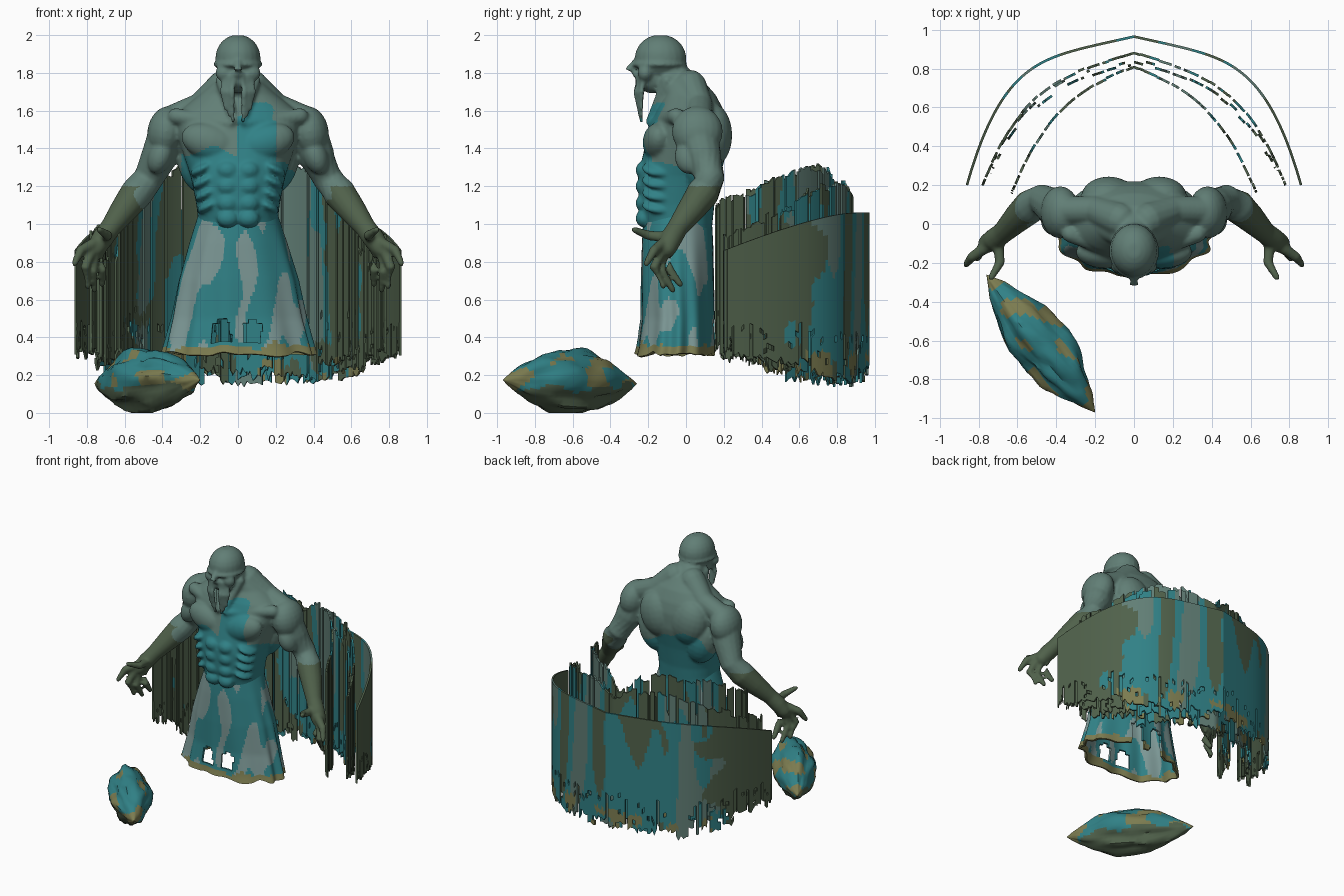
import bpy, bmesh, math, random
from mathutils import Vector, Matrix, noise

if "Cube" in bpy.data.objects:
    bpy.data.objects.remove(bpy.data.objects["Cube"])

random.seed(4)


def mat(name, c):
    m = bpy.data.materials.new(name)
    m.diffuse_color = (*c, 1)
    m.use_nodes = True
    m.node_tree.nodes["Principled BSDF"].inputs["Base Color"].default_value = m.diffuse_color
    return m


SKIN, TEAL, OLIVE, GOLD, PALE = range(5)
MATS = [mat("grey_green", (.12, .21, .18)), mat("teal", (.03, .22, .24)), mat("olive", (.08, .12, .07)),
        mat("gold", (.2, .2, .08)), mat("pale", (.2, .31, .3))]


def finish(name, bm, paint, mods=()):
    """Turn a bmesh into an object, apply modifiers, paint faces by position."""
    bmesh.ops.recalc_face_normals(bm, faces=bm.faces)
    me = bpy.data.meshes.new(name)
    bm.to_mesh(me)
    bm.free()
    ob = bpy.data.objects.new(name, me)
    bpy.context.collection.objects.link(ob)
    bpy.ops.object.select_all(action='DESELECT')
    bpy.context.view_layer.objects.active = ob
    ob.select_set(True)
    for kind, props in mods:
        m = ob.modifiers.new(kind, kind)
        for k, v in props.items():
            setattr(m, k, v)
        bpy.ops.object.modifier_apply(modifier=m.name)
    for m in MATS:
        ob.data.materials.append(m)
    for p in ob.data.polygons:
        p.material_index = paint(p.center)
    bpy.ops.object.shade_smooth_by_angle(angle=math.radians(50))
    return ob


def blot(p, f=4):
    return noise.noise(Vector(p) * f)


def skin_rings(bm, rings):
    """Closed loft through equal-length vertex rings."""
    for r, q in zip(rings, rings[1:]):
        for i in range(len(r)):
            bm.faces.new((r[i - 1], r[i], q[i], q[i - 1]))
    bm.faces.new(rings[0][::-1])
    bm.faces.new(rings[-1])


def ball(bm, loc, scale, tilt=0):
    m = Matrix.Translation(loc) @ Matrix.Rotation(tilt, 4, 'Y') @ Matrix.Diagonal((*scale, 1))
    rings = []
    for j in range(1, 12):
        a = math.pi * j / 12
        rings.append([bm.verts.new(m @ Vector((math.sin(a) * math.cos(b), math.sin(a) * math.sin(b), math.cos(a))))
                      for b in (k * math.tau / 20 for k in range(20))])
    skin_rings(bm, rings)


def chain(bm, pts, s=1):
    """Tapered round-ended limb through (x, y, z, radius) points; s mirrors in x."""
    P = [Vector((p[0] * s, p[1], p[2])) for p in pts]
    n = len(P)
    rings = []
    for i in range(n):
        d = (P[min(i + 1, n - 1)] - P[max(i - 1, 0)]).normalized()
        q = d.to_track_quat('Z', 'Y')
        r = pts[i][3]
        steps = [(-.9, .4), (-.5, .85), (0, 1)] if i == 0 else [(0, 1), (.5, .85), (.9, .4)] if i == n - 1 else [(0, 1)]
        for along, k in steps:
            rings.append([bm.verts.new(P[i] + d * along * r + q @ Vector((r * k * math.cos(b), r * k * math.sin(b), 0)))
                          for b in (m * math.tau / 14 for m in range(14))])
    skin_rings(bm, rings)


def profile(table, z):
    """Interpolate (z, half width, front y, back y)."""
    for a, b in zip(table, table[1:]):
        if z <= b[0] or b is table[-1]:
            t = max(0, min(1, (z - a[0]) / (b[0] - a[0])))
            return [a[i] + (b[i] - a[i]) * t for i in (1, 2, 3)]


# ---- body: torso loft plus muscle masses, fused by remeshing ----
TORSO = [(.75, .27, -.21, .12), (.9, .235, -.21, .13), (1.0, .21, -.22, .14), (1.1, .22, -.25, .15),
         (1.25, .25, -.255, .18), (1.4, .30, -.22, .22), (1.52, .34, -.19, .22), (1.6, .31, -.16, .20),
         (1.68, .21, -.12, .16), (1.76, .12, -.13, .09)]
bm = bmesh.new()
rings = []
for k in range(27):
    z = .75 + 1.01 * k / 26
    w, f, b = profile(TORSO, z)
    ring = []
    for i in range(40):
        c, s = math.cos(i * math.tau / 40), math.sin(i * math.tau / 40)
        ring.append(bm.verts.new((w * math.copysign(abs(c) ** .9, c),
                                  (f + b) / 2 + (b - f) / 2 * math.copysign(abs(s) ** .9, s), z)))
    rings.append(ring)
skin_rings(bm, rings)

# head
chain(bm, [(0, .05, 1.62, .12), (0, -.08, 1.78, .1)])
ball(bm, (0, -.135, 1.878), (.12, .137, .125))
ball(bm, (0, -.14, 1.845), (.132, .148, .03))
ball(bm, (0, -.175, 1.775), (.085, .085, .085))
chain(bm, [(0, -.27, 1.86, .015), (0, -.305, 1.815, .024), (0, -.275, 1.8, .02)])

for s in (-1, 1):
    ball(bm, (s * .075, -.215, 1.80), (.045, .04, .045))
    # chest, back and side muscles
    ball(bm, (s * .14, -.145, 1.43), (.165, .085, .10), s * -.3)
    ball(bm, (s * .13, .14, 1.47), (.14, .105, .17), s * .3)
    ball(bm, (s * .20, .08, 1.33), (.12, .11, .18), s * .25)
    for z in (1.03, 1.11, 1.20, 1.285):
        ball(bm, (s * .055, -.222, z), (.058, .045, .048))
    for k in range(4):
        ball(bm, (s * (.15 + .012 * k), -.14, 1.1 + .065 * k), (.075, .095, .03), s * .5)
    # neck cords, trapezius, collar bone
    chain(bm, [(.09, -.1, 1.76, .03), (.02, -.185, 1.55, .025)], s)
    chain(bm, [(.07, .02, 1.73, .09), (.2, .07, 1.62, .075), (.36, .07, 1.55, .075)], s)
    chain(bm, [(.03, -.18, 1.53, .025), (.33, -.05, 1.57, .045)], s)
    # deltoid, upper arm, forearm, palm
    ball(bm, (s * .38, .06, 1.49), (.1, .135, .135), s * -.2)
    chain(bm, [(.37, .06, 1.48, .105), (.415, .09, 1.36, .098), (.475, .125, 1.24, .08), (.535, .09, 1.165, .088),
               (.6, .03, 1.08, .075), (.675, -.045, .98, .056), (.72, -.08, .92, .058), (.755, -.1, .87, .05)], s)
    ball(bm, (s * .41, .02, 1.36), (.065, .08, .1), s * -.35)
    # clawed fingers
    for f in ([(.76, -.12, .9), (.835, -.17, .86), (.865, -.21, .79)],
              [(.77, -.12, .87), (.81, -.17, .77), (.795, -.12, .67)],
              [(.745, -.1, .86), (.77, -.13, .75), (.76, -.07, .65)],
              [(.72, -.08, .87), (.72, -.09, .76), (.72, -.03, .68)],
              [(.70, -.1, .93), (.69, -.2, .94), (.735, -.275, .97)]):
        chain(bm, [(*p, r) for p, r in zip(f, (.03, .026, .017))], s)
    # beard tendrils
    for k in range(3):
        x = .02 + .025 * k
        chain(bm, [(x, -.255 + .015 * k, 1.785, .018), (x + .012, -.265 + .015 * k, 1.7, .016),
                   (x * .8 + .01, -.235, 1.54 + .035 * k, .01)], s)


def skin_paint(p):
    if abs(p.x) > .5 + .1 * blot(p, 9) and p.z < 1.2:
        return OLIVE
    if abs(p.x) < .3 and (p.z < 1.33 + .2 * blot(p) or 0 < p.x < .2 and p.y < 0 and p.z < 1.58 + .1 * blot(p, 7)):
        return TEAL
    return SKIN


finish("body", bm, skin_paint, [('REMESH', dict(mode='VOXEL', voxel_size=.0105)),
                                ('SMOOTH', dict(factor=.5, iterations=4))])

# ---- skirt: flared, folded shell with slits above the hem ----
SKIRT = [(.28, .42, -.28, .16), (.35, .40, -.26, .16), (.5, .36, -.24, .155), (.7, .32, -.24, .15),
         (.9, .26, -.235, .145), (1.05, .21, -.225, .135)]
bm = bmesh.new()
N, R = 160, 36
grid = []
for j in range(R + 1):
    row = []
    for i in range(N):
        a = i * math.tau / N
        z = 1.05 - .74 * j / R + .03 * (j / R) ** 4 * noise.noise((3 * math.cos(a), 3 * math.sin(a), 2))
        w, f, b = profile(SKIRT, z)
        fold = 1 + .04 * (j / R) * math.sin(11 * a + math.sin(3 * a) + z * 2) - .015 * j / R
        row.append(bm.verts.new((w * fold * math.cos(a), (f + b) / 2 + (b - f) / 2 * fold * math.sin(a), z)))
    grid.append(row)
for j in range(R):
    for i in range(N):
        x, back = abs(grid[j][i].co.x), grid[j][i].co.y > 0
        if .03 < x < .13 and j > R - 10 + 40 * abs(x - .08) and (back or j < R - 3):
            continue
        bm.faces.new((grid[j][i], grid[j][i - 1], grid[j + 1][i - 1], grid[j + 1][i]))
bmesh.ops.delete(bm, geom=[v for v in bm.verts if not v.link_faces], context='VERTS')
finish("skirt", bm, lambda p: GOLD if p.z < .36 + .06 * blot(p, 9) else
       PALE if noise.noise((p.x * 9, p.y * 9, p.z * 3)) > .2 else TEAL,
       [('SOLIDIFY', dict(thickness=.016, offset=-1))])


# ---- cape: three nested curved curtains and a layer of loose rags ----
def curtain(name, a, y0, y1, lin, power, top, gap, tall, loose):
    bm = bmesh.new()
    N, R = 150, 26
    col = [math.sin(math.pi * (i / N - .5)) for i in range(N + 1)]
    i = 0
    while i < N:
        width = min(random.randint(2, 6), N - i)
        start, shift = random.uniform(0, tall), random.uniform(-loose, loose)
        length = random.uniform(.9, 1.0)
        split = random.random() < gap
        rows = []
        for j in range(R + 1):
            row = []
            for k in range(i, i + width + 1):
                u = abs(col[k])
                hi = top(u) - start + .5 * tall * noise.noise((k * .6, a * 7, 1))
                lo = hi - (hi - .15 - .15 * u ** 4) * length + .05 * noise.noise((k * .9, a * 9, 3))
                y = y0 + (y1 - y0) * (1 - lin * u - (1 - lin) * u ** power) + shift
                row.append(bm.verts.new((col[k] * a, y, hi + (lo - hi) * j / R)))
            rows.append(row)
        for j in range(R):
            for k in range(width):
                # tattered slits on strip edges and small holes near the hem
                if split and k == width - 1 and (gap > .5 or j > R * .7):
                    continue
                if R * .72 < j < R - 1 and random.random() < .07:
                    continue
                bm.faces.new((rows[j][k], rows[j][k + 1], rows[j + 1][k + 1], rows[j + 1][k]))
        i += width
    bmesh.ops.delete(bm, geom=[v for v in bm.verts if not v.link_faces], context='VERTS')

    def paint(p):
        if abs(p.x) > a * .8 + .2 * blot(p, 5):
            return OLIVE
        if p.z < .32 and blot(p, 7) > .2:
            return GOLD
        n = noise.noise((p.x * 6, p.y * 6, p.z * 1.2))
        return SKIN if n > .2 else OLIVE if n < -.25 else TEAL
    finish(name, bm, paint, [('SOLIDIFY', dict(thickness=.013, offset=0))])


curtain("outer_cape", .86, .2, .965, .25, 5, lambda u: 1.06 - .2 * u ** 6, .4, .0, .0)
curtain("middle_cape", .78, .2, .88, .35, 4, lambda u: 1.18 + .1 * math.sin(math.pi * u) - .22 * u * u, .6, .05, .004)
curtain("cape_rags", .74, .28, .84, .37, 3.6, lambda u: 1.17 + .11 * math.sin(math.pi * u) - .25 * u * u, .9, .2, .025)
curtain("inner_cape", .63, .16, .81, .4, 3.3, lambda u: 1.21 + .12 * math.sin(math.pi * u) - .08 * u * u, .6, .05, .004)

# ---- floating rock: pointed, lumpy spindle ----
bm = bmesh.new()
bmesh.ops.create_uvsphere(bm, u_segments=40, v_segments=40, radius=1)
axis, side = Vector((.56, -.71, .02)), Vector((.785, .62, 0))
for v in bm.verts:
    t = max(-1, min(1, v.co.z))
    ang = math.atan2(v.co.y, v.co.x)
    r = (1 - abs(t) ** 2) * (1 + .05 * math.cos(4 * ang + 2 * t) + .22 * blot(v.co, 2.2) + .1 * blot(v.co, 5))
    p = Vector((-.48, -.615, .165)) + axis * t * .5
    p += side * (.14 * r * math.cos(ang)) + Vector((0, 0, .16 * r * math.sin(ang)))
    p.z = max(0, p.z)
    v.co = p
finish("floating_rock", bm, lambda p: OLIVE if p.z < .14 + .08 * blot(p, 7) else GOLD if blot(p, 8) > .15 else TEAL)
